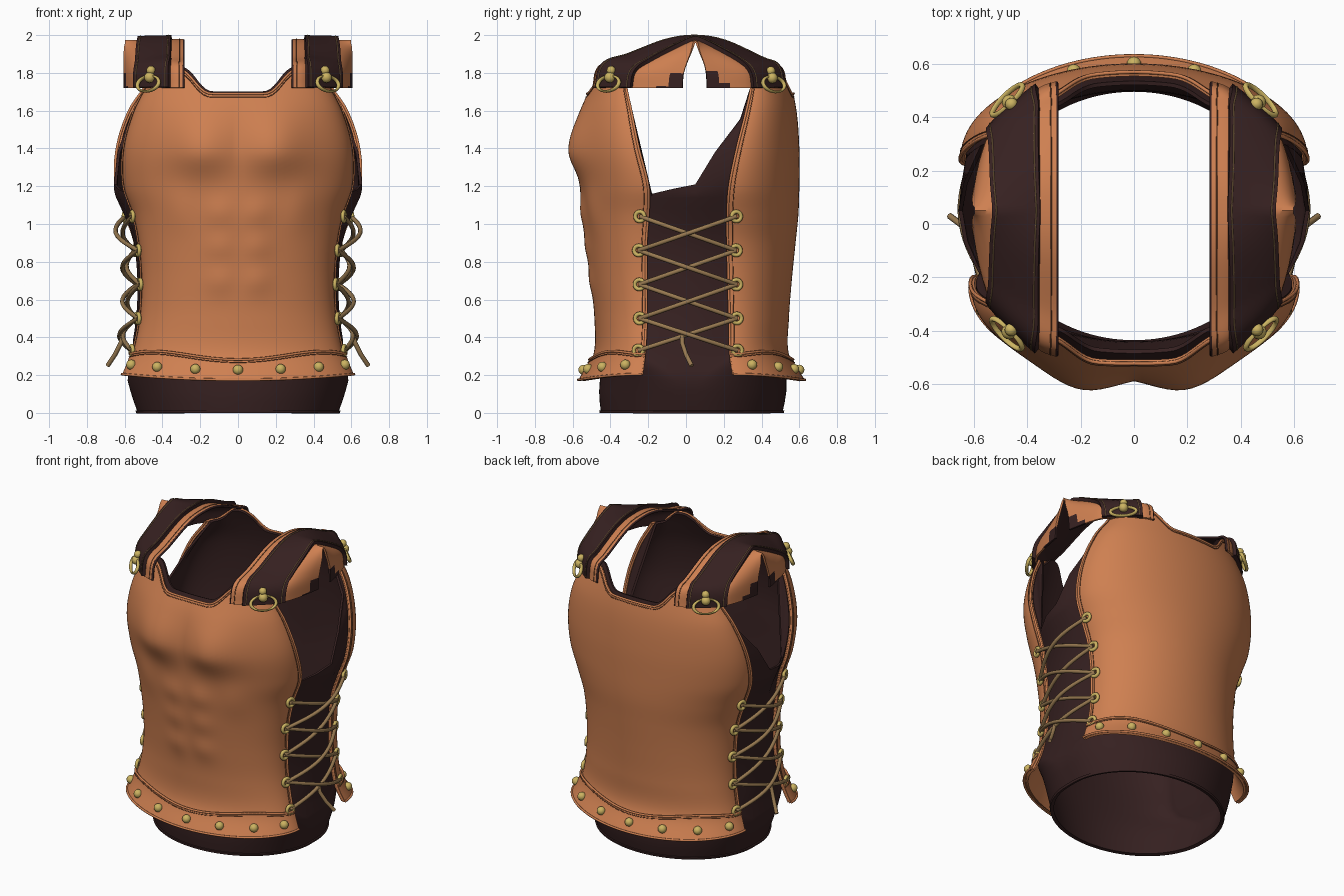
import bpy
from math import sin, cos, pi, radians, exp, asin
from mathutils import Vector

if "Cube" in bpy.data.objects:
    bpy.data.objects.remove(bpy.data.objects["Cube"])


def material(name, rgb):
    m = bpy.data.materials.new(name)
    m.use_nodes = True
    m.diffuse_color = (*rgb, 1)
    bsdf = m.node_tree.nodes["Principled BSDF"]
    bsdf.inputs["Base Color"].default_value = (*rgb, 1)
    bsdf.inputs["Roughness"].default_value = 0.6
    return m


LEATHER = material("tan leather", (0.62, 0.215, 0.082))
DARK = material("dark brown leather", (0.037, 0.015, 0.015))
GOLD = material("brass", (0.6, 0.45, 0.12))
CORD = material("brown cord", (0.31, 0.19, 0.08))
SEAM = material("seam brown", (0.2, 0.07, 0.03))


def interp(table, v):
    """Smooth interpolation of a table keyed by its first column."""
    n = len(table)
    v = min(max(v, table[0][0]), table[-1][0])
    i = max(k for k in range(n - 1) if table[k][0] <= v)
    a, b = table[i], table[i + 1]
    p, q = table[max(i - 1, 0)], table[min(i + 2, n - 1)]
    h = b[0] - a[0]
    t = (v - a[0]) / h
    out = []
    for c in range(1, len(a)):
        m0 = (b[c] - p[c]) / (b[0] - p[0]) * h
        m1 = (q[c] - a[c]) / (q[0] - a[0]) * h
        out.append((2*t**3 - 3*t*t + 1) * a[c] + (t**3 - 2*t*t + t) * m0
                   + (3*t*t - 2*t**3) * b[c] + (t**3 - t*t) * m1)
    return out


# height, front half-width / edge / depth, back half-width / edge / depth
PLATE = [
    (0.16, .62, -.24, -.565, .62, .26, .625),
    (0.31, .56, -.22, -.49, .56, .235, .545),
    (0.5, .52, -.21, -.485, .53, .23, .545),
    (0.7, .51, -.21, -.505, .525, .225, .56),
    (0.9, .525, -.21, -.53, .545, .22, .58),
    (1.05, .555, -.2, -.55, .595, .22, .595),
    (1.2, .605, -.2, -.56, .645, .23, .6),
    (1.4, .605, -.25, -.572, .64, .27, .6),
    (1.6, .55, -.29, -.55, .575, .32, .585),
    (1.76, .47, -.32, -.49, .47, .35, .55),
    (1.86, .44, -.3, -.445, .44, .34, .51)]
INSET = (-.02, 0, .03, -.02, 0, -.03)
LINER = [(0, .53, 0, -.45, .53, .06, .51), (.1, .565, 0, -.46, .565, .06, .53),
         (.2, .585, -.05, -.455, .585, .08, .53)]
LINER += [(r[0], *(a + b for a, b in zip(r[1:], INSET))) for r in PLATE[1:]]


def relief(x, z):
    """Chest and stomach muscles."""
    def bump(cx, cz, w, h):
        return exp(-((abs(x) - cx) / w) ** 2 - ((z - cz) / h) ** 2)
    return (.066 * bump(.2, 1.39, .17, .2 if z > 1.39 else .13)
            + sum(.013 * bump(.1, c, .075, .075) for c in (1.06, .88, .7))
            + .01 * bump(.32, 1.08, .08, .12))


def body(sgn, phi, z, off=0.0, table=PLATE):
    """Point on the front (sgn -1) or back (sgn 1) shell."""
    row = interp(table, z)
    w, edge, depth = row[:3] if sgn < 0 else row[3:]
    x = -sgn * (w + off) * sin(phi)
    y = edge + (depth - edge + sgn * off) * cos(phi)
    if sgn < 0 and table is PLATE:
        y -= relief(x, z)
    return Vector((x, y, z))


def smooth(a, b, v):
    t = min(max((v - a) / (b - a), 0), 1)
    return t * t * (3 - 2 * t)


def neck(phi):
    """Top edge: a U-shaped neckline that dips again under the straps."""
    x = abs(.47 * sin(phi))
    return 1.69 + .13 * smooth(.13, .33, x) - .08 * smooth(.36, .45, x)


def hem(phi):
    return .205 - .03 * cos(phi) ** 2


def hem_top(phi):
    return hem(phi) + .107 + .028 * sin(2 * phi) ** 2


def sheet(name, rows, mats, thick, offset, closed=False, rule=None):
    n = len(rows[0])
    faces = [(i*n + j, i*n + (j+1) % n, (i+1)*n + (j+1) % n, (i+1)*n + j)
             for i in range(len(rows) - 1) for j in range(n if closed else n - 1)]
    me = bpy.data.meshes.new(name)
    me.from_pydata([p for r in rows for p in r], [], faces)
    for m in mats:
        me.materials.append(m)
    for f in me.polygons:
        f.use_smooth = True
        if rule:
            f.material_index = rule(f.center)
    ob = bpy.data.objects.new(name, me)
    bpy.context.collection.objects.link(ob)
    sol = ob.modifiers.new("thickness", "SOLIDIFY")
    sol.thickness, sol.offset = thick, offset
    sol.material_offset = len(mats) - 1
    ob.modifiers.new("crisp edges", "EDGE_SPLIT").split_angle = radians(40)


def tube(name, pts, r, mat):
    cu = bpy.data.curves.new(name, "CURVE")
    cu.dimensions, cu.bevel_depth, cu.bevel_resolution = "3D", r, 2
    cu.use_fill_caps = True
    sp = cu.splines.new("POLY")
    sp.points.add(len(pts) - 1)
    for q, p in zip(sp.points, pts):
        q.co = (*p, 1)
    sp.use_smooth = True
    cu.materials.append(mat)
    bpy.context.collection.objects.link(bpy.data.objects.new(name, cu))


def finish(name):
    ob = bpy.context.object
    ob.name = name
    ob.data.materials.append(GOLD)
    for f in ob.data.polygons:
        f.use_smooth = True


def ball(name, p, r):
    bpy.ops.mesh.primitive_uv_sphere_add(segments=16, ring_count=8, radius=r, location=p)
    finish(name)


def ring(name, p, axis, major, minor, squash=1.0):
    bpy.ops.mesh.primitive_torus_add(location=p, rotation=axis.to_track_quat("Z", "Y").to_euler(),
                                     major_radius=major, minor_radius=minor,
                                     major_segments=28, minor_segments=8)
    bpy.context.object.scale.y = squash
    finish(name)


def span(a, b, n):
    return [a + (b - a) * i / (n - 1) for i in range(n)]


ARC = span(-pi / 2, pi / 2, 61)

# Front and back plates with hem band, rims, seams and studs
for sgn, label in ((-1, "front"), (1, "back")):
    sheet(label + "_plate", [[body(sgn, a, hem(a) + (neck(a) - hem(a)) * v) for a in ARC]
                             for v in span(0, 1, 56)], [LEATHER], .015, -1)
    sheet(label + "_hem_band", [[body(sgn, a, hem(a) + (hem_top(a) - hem(a)) * v, .012) for a in ARC]
                                for v in span(0, 1, 7)], [LEATHER], .012, -1)
    for drop, r, mat, part in ((0, .007, LEATHER, "rim"), (.018, .0025, SEAM, "seam")):
        tube(f"{label}_neck_{part}", [body(sgn, a, neck(a) - drop, .001) for a in ARC], r, mat)
        for s in (-1, 1):
            a = s * (pi / 2 - drop * 4)
            tube(f"{label}_side_{part}", [body(sgn, a, z, .001) for z in span(.2, 1.74, 40)], r, mat)
    for edge, h, r, mat in ((hem, 0, .007, LEATHER), (hem_top, 0, .007, LEATHER),
                            (hem_top, -.015, .0025, SEAM)):
        tube(label + "_hem_trim", [body(sgn, a, edge(a) + h, .013) for a in ARC], r, mat)
    for x in (-.56, -.42, -.22, 0, .22, .42, .56):
        a = asin(x / .59)
        ball(label + "_hem_stud", body(sgn, a, hem(a) + .053, .016), .027)

# Dark liner: full height at front and back, low under the arms
SIDE = [(.04, 1.16), (.3, 1.185), (.58, 1.21), (.78, 1.38), (.97, 1.56)]


def liner_row(v):
    def height(top):
        return 1.14 * v if v <= 1 else 1.14 + (top - 1.14) * (v - 1)

    def flank(s, steps):
        out = []
        for f, top in steps:
            z = height(top)
            a, b = body(-1, s * pi / 2, z, 0, LINER), body(1, -s * pi / 2, z, 0, LINER)
            p = a.lerp(b, f)
            bow = .035 * smooth(.2, .4, z) + .02 * exp(-((z - 1.14) / .12) ** 2)
            p.x += s * bow * sin(pi * f)
            out.append(p)
        return out

    front, back = ([body(g, a, height(neck(a) + .012), 0, LINER) for a in ARC] for g in (-1, 1))
    return front + flank(1, SIDE) + back + flank(-1, SIDE[::-1])


sheet("liner", [liner_row(v) for v in span(0, 2, 41)], [DARK], .015, -1, closed=True)
sheet("liner_bottom_rim", [liner_row(v) for v in (0, .012)], [DARK], .008, 1, closed=True)

# Shoulder straps: broad tan base, dark overlay, stitching and ring fittings
ARCH = [(0, -.46, 1.72), (1, -.43, 1.83), (2, -.3, 1.875), (3, -.1, 1.95), (4, .05, 1.967),
        (5, .2, 1.945), (6, .4, 1.855), (7, .48, 1.82), (8, .5, 1.72)]
REACH = [(.29, 1.05), (.35, 1), (.53, .64), (.57, .4), (.595, .13)]


def strap(x, t, off=0.0):
    def at(x, t):
        y, z = interp(ARCH, t)
        w = min(max((x - .35) / .3, 0), 1)
        low = 1.72 + .24 * (1 - abs(t - 4) / 4)
        return Vector((x, .05 + (y - .05) * interp(REACH, x)[0], z + (low - z) * w))
    e = .01
    lo = max(t - e, 0)
    n = (at(x + e, t) - at(x - e, t)).cross(at(x, min(t + e, 8)) - at(x, lo)).normalized()
    return at(x, t) + n * off


def flip(p, s):
    return Vector((p.x * s, p.y, p.z))


def flap_rule(c):
    """Dark patch at the lower tips of the outer flap."""
    return 1 if abs(c.x) > .54 and c.z < min(1.81, 1.72 + .9 * (.18 - abs(c.y - .05))) else 0


STEPS = span(0, 8, 65)
for s, label in ((1, "left"), (-1, "right")):
    base, over = span(.29, .595, 25)[::s], span(.35, .53, 8)[::s]
    sheet(label + "_strap_base", [[flip(strap(x, t), s) for x in base] for t in STEPS],
          [LEATHER, DARK], .012, 1, rule=flap_rule)
    sheet(label + "_strap_overlay", [[flip(strap(x, t), s) for x in over] for t in STEPS],
          [DARK], .033, 1)
    for x, off, mat in ((.365, .033, CORD), (.515, .033, CORD), (.31, .012, SEAM)):
        tube(label + "_strap_stitching", [flip(strap(x, t, off), s) for t in STEPS], .0028, mat)
    tube(label + "_strap_inner_rim", [flip(strap(.29, t, .004), s) for t in STEPS], .008, DARK)
    for t, g in ((.35, -1), (7.65, 1)):
        p = flip(strap(.44, t, .04), s)
        out = Vector((s * .7, g * .7, 0))
        ring(label + "_strap_ring", p + out * .012 - Vector((0, 0, .015)),
             out + Vector((0, 0, .45)), .078, .011, .58)
        ball(label + "_strap_stud", p + Vector((0, 0, .018)), .029)
        ball(label + "_strap_knob", p + Vector((0, 0, .055)) - out * .01, .024)

# Side lacing through brass eyelets
HOLES = (1.04, .86, .68, .5, .33)
for s, label in ((1, "left"), (-1, "right")):
    eyes = {g: [body(g, -g * s * radians(83), z, .012) for z in HOLES] for g in (-1, 1)}
    for g in eyes:
        for p in eyes[g]:
            ring(label + "_eyelet", p, Vector((s, g * .25, 0)), .025, .011)
        for i in range(4):
            a, b = eyes[g][i], eyes[-g][i + 1]
            bulge = .07 + .012 * g * (-1) ** i
            tube(label + "_lace", [a.lerp(b, t) + Vector((s * bulge * sin(pi * t), 0, 0))
                                   for t in span(0, 1, 17)], .012, CORD)
    tube(label + "_lace_end", [(s * .61, -.02, .41), (s * .62, -.02, .37),
                               (s * .65, 0, .31), (s * .69, .03, .25)], .012, CORD)
